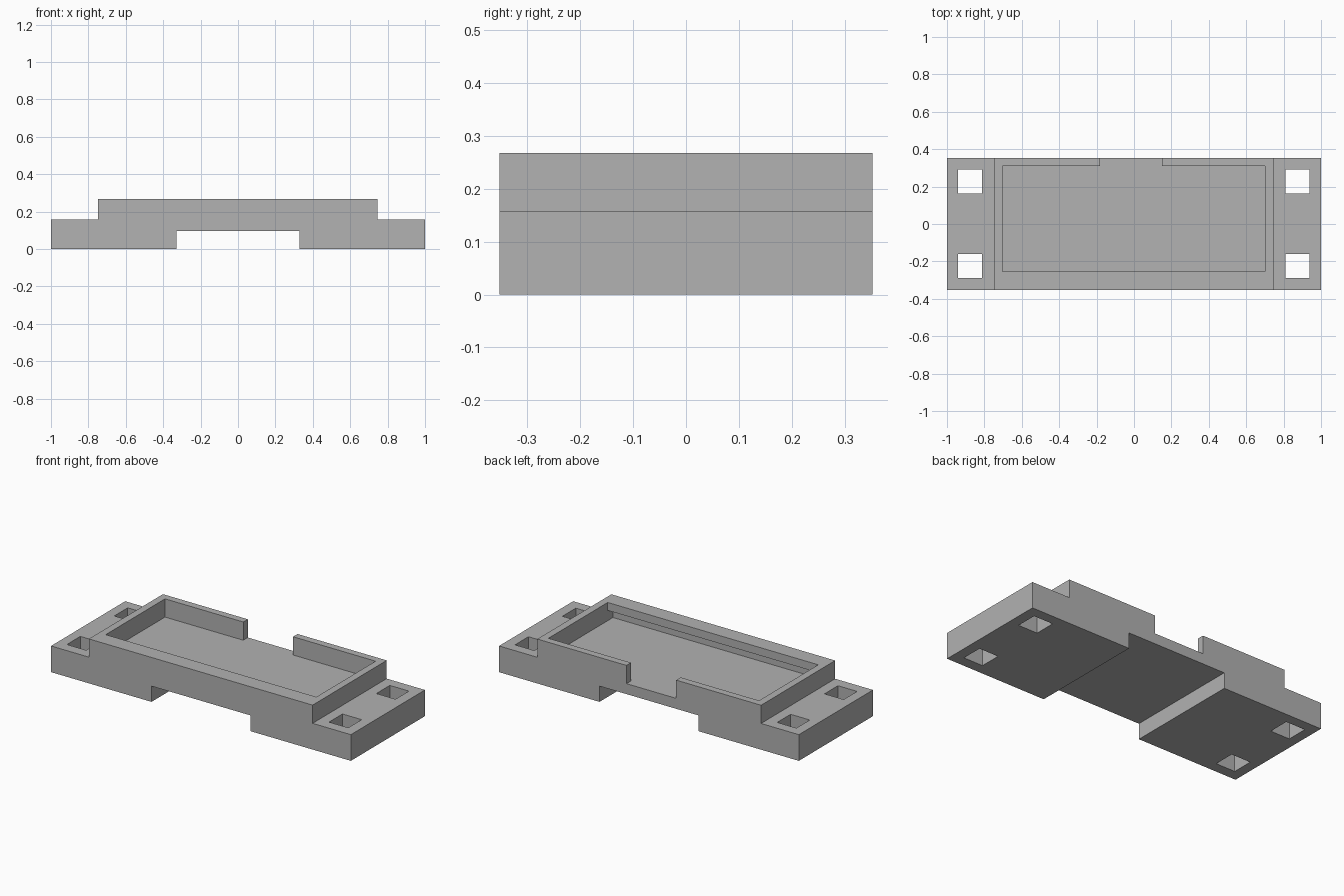
import bpy
import bmesh

cube = bpy.data.objects.get("Cube")
if cube:
    bpy.data.objects.remove(cube, do_unlink=True)

HALF_Y = 0.353
TOP, DECK, ARCH = 0.268, 0.158, 0.095
OVER = 0.1  # cutter overshoot past open sides

grey = bpy.data.materials.new("grey_plastic")
grey.use_nodes = True
colour = (0.445, 0.445, 0.445, 1)
grey.diffuse_color = colour
grey.node_tree.nodes["Principled BSDF"].inputs["Base Color"].default_value = colour


def extrude_profile(name, points, y0, y1):
    """Extrude an XZ outline from y0 to y1 into a solid object."""
    bm = bmesh.new()
    face = bm.faces.new([bm.verts.new((x, y0, z)) for x, z in points])
    new = bmesh.ops.extrude_face_region(bm, geom=[face])["geom"]
    verts = [g for g in new if isinstance(g, bmesh.types.BMVert)]
    bmesh.ops.translate(bm, verts=verts, vec=(0, y1 - y0, 0))
    bmesh.ops.recalc_face_normals(bm, faces=bm.faces)
    mesh = bpy.data.meshes.new(name)
    bm.to_mesh(mesh)
    bm.free()
    obj = bpy.data.objects.new(name, mesh)
    bpy.context.collection.objects.link(obj)
    return obj


def cut(target, x0, x1, y0, y1, z0, z1):
    """Subtract a box from the target."""
    box = extrude_profile("cutter", [(x0, z0), (x1, z0), (x1, z1), (x0, z1)], y0, y1)
    box.hide_render = True
    mod = target.modifiers.new("cut", 'BOOLEAN')
    mod.operation = 'DIFFERENCE'
    mod.solver = 'EXACT'
    mod.object = box
    bpy.context.view_layer.objects.active = target
    bpy.ops.object.modifier_apply(modifier=mod.name)
    bpy.data.objects.remove(box, do_unlink=True)


# Stepped body with mounting ends and an arched underside
left, right = -0.748, 0.745
body = extrude_profile("bracket_body", [
    (-1, 0), (-0.33, 0), (-0.33, ARCH), (0.33, ARCH), (0.33, 0), (1, 0),
    (1, DECK), (right, DECK), (right, TOP), (left, TOP), (left, DECK), (-1, DECK)],
    -HALF_Y, HALF_Y)

# Tray pocket, and the groove that runs under the front lip
cut(body, -0.704, 0.701, -0.255, 0.31, DECK, TOP + OVER)
cut(body, -0.704, 0.701, -0.305, -0.2, DECK, 0.22)

# Opening in the back wall
cut(body, -0.182, 0.15, 0.25, HALF_Y + OVER, DECK, TOP + OVER)

# Square mounting holes through both ends
for x in (-0.94, 0.809):
    for y in (-0.288, 0.163):
        cut(body, x, x + 0.128, y, y + 0.128, -OVER, TOP + OVER)

body.data.materials.clear()
body.data.materials.append(grey)
for poly in body.data.polygons:
    poly.material_index = 0
